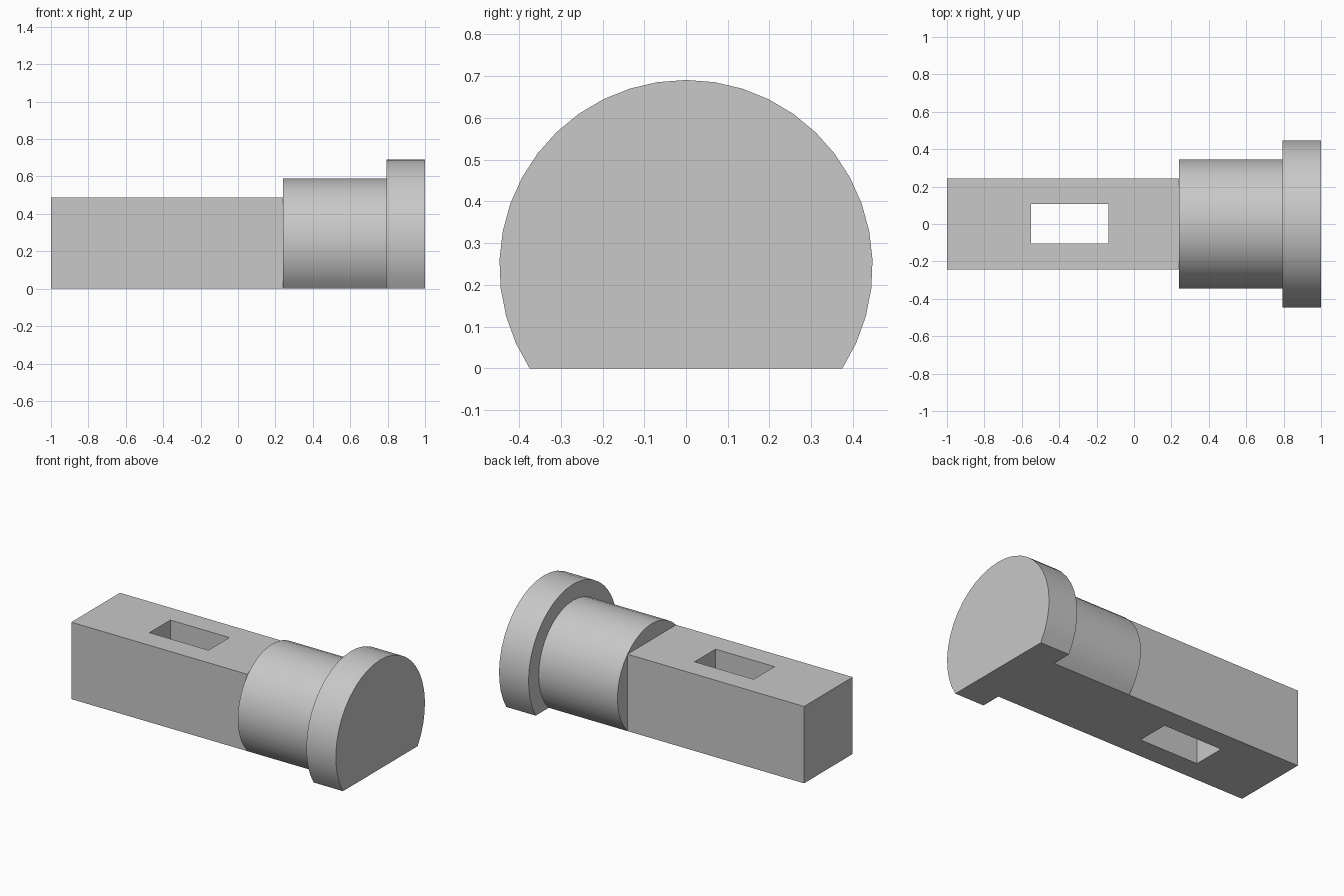
import bpy
import math

if "Cube" in bpy.data.objects:
    bpy.data.objects.remove(bpy.data.objects["Cube"])

AXIS_Z = 0.244          # height of the pin axis above the flat underside
BLOCK, BARREL, HEAD = -1.0, 0.24, 0.793   # start of each section along x
END = 1.0
R_HEAD = 0.447
R_BARREL = AXIS_Z * math.sqrt(2)          # passes through the block's corners

grey = bpy.data.materials.new("light grey")
grey.diffuse_color = (0.58, 0.58, 0.58, 1)
grey.use_nodes = True
grey.node_tree.nodes["Principled BSDF"].inputs["Base Color"].default_value = grey.diffuse_color


def make(name, verts, faces):
    mesh = bpy.data.meshes.new(name)
    mesh.from_pydata(verts, [], faces)
    mesh.materials.append(grey)
    obj = bpy.data.objects.new(name, mesh)
    bpy.context.collection.objects.link(obj)
    bpy.ops.object.select_all(action='DESELECT')
    obj.select_set(True)
    bpy.context.view_layer.objects.active = obj
    bpy.ops.object.shade_smooth_by_angle(angle=math.radians(30))
    return obj


def arc(x, radius, n):
    """Round section cut flat at z = 0, running from -y over the top to +y."""
    half = math.pi - math.acos(AXIS_Z / radius)
    pts = []
    for i in range(n + 1):
        a = -half + 2 * half * i / n
        pts.append((x, radius * math.sin(a), max(0, AXIS_Z + radius * math.cos(a))))
    return pts


def skin(n):
    """Side faces between two arcs of n segments, plus the flat underside."""
    m = n + 1
    return [(i, m + i, m + i + 1, i + 1) for i in range(n)] + [(0, n, m + n, m)]


# Square shank with a rectangular slot through it, open where it meets the barrel
w, h = AXIS_Z, 2 * AXIS_Z
outer = [(BLOCK, -w), (BARREL, -w), (BARREL, w), (BLOCK, w)]
slot = [(-0.55, -0.103), (-0.135, -0.103), (-0.135, 0.107), (-0.55, 0.107)]
verts = [(x, y, z) for z in (0, h) for x, y in outer + slot]
faces = []
for i in range(4):
    j = (i + 1) % 4
    faces.append((8 + i, 8 + j, 12 + j, 12 + i))        # top
    faces.append((j, i, 4 + i, 4 + j))                  # underside
    faces.append((4 + j, 4 + i, 12 + i, 12 + j))        # slot wall
    if i != 1:
        faces.append((i, j, 8 + j, 8 + i))              # outer wall
make("square_shank", verts, faces)

# Round barrel; its shoulder shows as three segments around the square shank
n = 30
third = n // 3
faces = skin(n)
for s in range(3):
    faces.append(tuple(range(s * third, (s + 1) * third + 1)))
make("round_barrel", arc(BARREL, R_BARREL, n) + arc(HEAD, R_BARREL, n), faces)

# Wider head with a C-shaped shoulder around the barrel and a flat end
k = 28
m = k + 1
verts = arc(HEAD, R_HEAD, k) + arc(END, R_HEAD, k) + arc(HEAD, R_BARREL, n)
shoulder = tuple(range(m)) + tuple(range(2 * m + n, 2 * m - 1, -1))
faces = skin(k)
# Underside, split so it meets the barrel's flat
faces[-1] = (0, 2 * m, 2 * m + n, k, m + k, m)
faces += [shoulder, tuple(range(2 * m - 1, m - 1, -1))]
make("pin_head", verts, faces)
